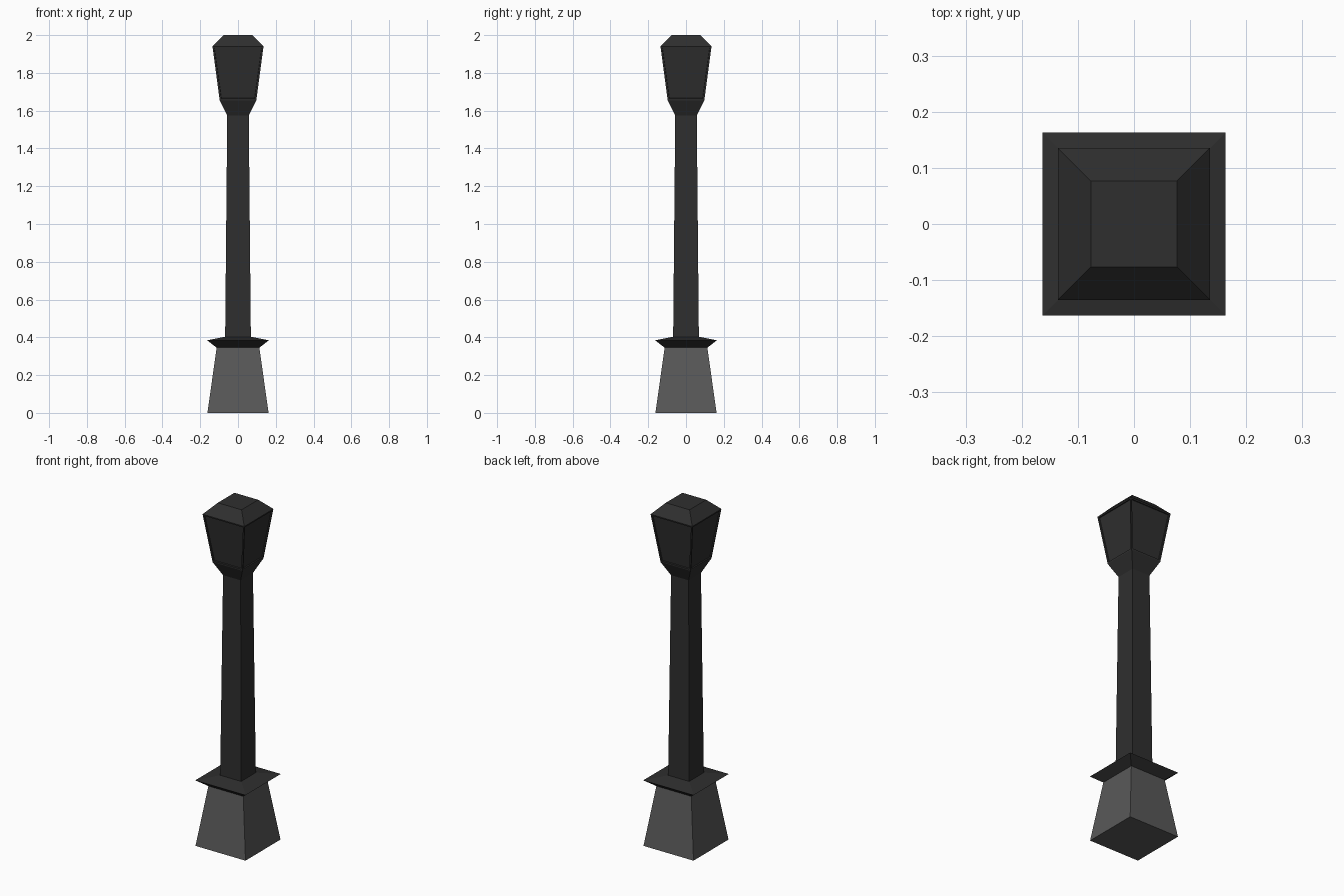
import bpy, bmesh

if "Cube" in bpy.data.objects:
    bpy.data.objects.remove(bpy.data.objects["Cube"])


def material(name, v):
    m = bpy.data.materials.new(name)
    m.diffuse_color = (v, v, v, 1)
    m.use_nodes = True
    m.node_tree.nodes["Principled BSDF"].inputs["Base Color"].default_value = m.diffuse_color
    return m


stone = material("grey stone", 0.10)
iron = material("dark iron", 0.028)


def square_loft(name, profile, mat, panel_band=None):
    """Stack square rings given as (half width, z); cap both ends."""
    bm = bmesh.new()
    rings = [[bm.verts.new((sx * h, sy * h, z))
              for sx, sy in ((-1, -1), (1, -1), (1, 1), (-1, 1))]
             for h, z in profile]
    bm.faces.new(rings[0][::-1])
    bm.faces.new(rings[-1])
    panels = []
    for k, (a, b) in enumerate(zip(rings, rings[1:])):
        for i in range(4):
            j = (i + 1) % 4
            f = bm.faces.new((a[i], a[j], b[j], b[i]))
            if k == panel_band:
                panels.append(f)
    bm.normal_update()
    # recessed lantern panes
    if panels:
        bmesh.ops.inset_individual(bm, faces=panels, thickness=0.012)
        bmesh.ops.inset_individual(bm, faces=panels, thickness=0.002, depth=-0.006)
    bmesh.ops.recalc_face_normals(bm, faces=bm.faces)
    me = bpy.data.meshes.new(name)
    bm.to_mesh(me)
    bm.free()
    me.materials.append(mat)
    ob = bpy.data.objects.new(name, me)
    bpy.context.collection.objects.link(ob)
    return ob


# tapered stone foot
square_loft("base", [(0.162, 0), (0.113, 0.345)], stone)
# flared collar and post
square_loft("post", [(0.113, 0.345), (0.163, 0.384), (0.068, 0.403),
                     (0.057, 1.574)], iron)
# lantern: neck, glazed body, hipped cap
square_loft("lantern", [(0.057, 1.574), (0.097, 1.655), (0.135, 1.94),
                        (0.077, 2.0)], iron, panel_band=1)
